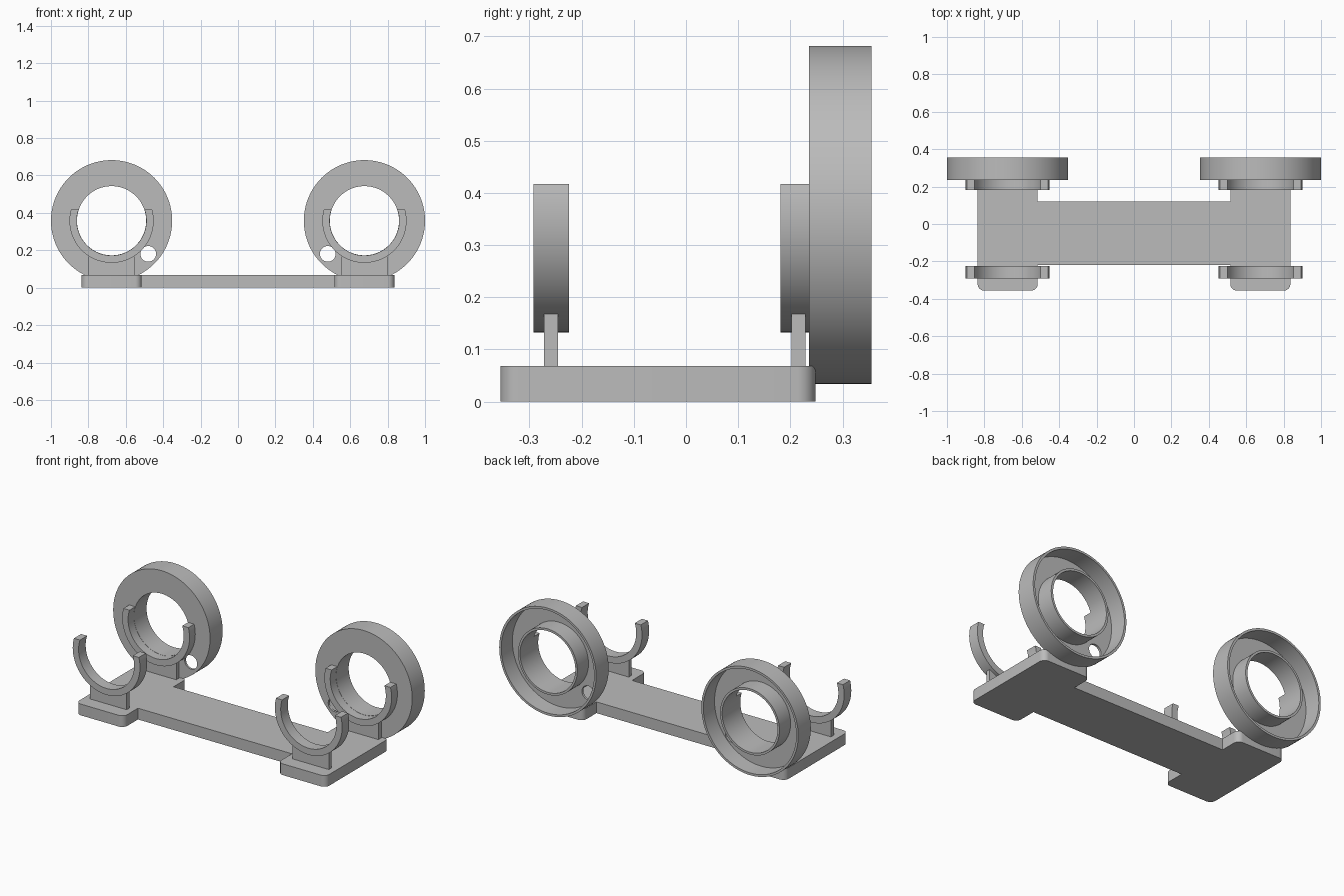
import bpy, bmesh
from math import sin, cos, asin, pi, radians
from mathutils import Vector

cube = bpy.data.objects.get("Cube")
if cube:
    bpy.data.objects.remove(cube, do_unlink=True)

grey = bpy.data.materials.new("plain grey")
grey.use_nodes = True
colour = (0.5, 0.5, 0.5, 1)
grey.diffuse_color = colour
grey.node_tree.nodes["Principled BSDF"].inputs["Base Color"].default_value = colour

CX, CZ = 0.676, 0.358      # ring axis
HOLE, WALL = 0.185, 0.0135
BASE_TOP = 0.068


def finish(name, bm):
    bmesh.ops.recalc_face_normals(bm, faces=bm.faces)
    mesh = bpy.data.meshes.new(name)
    bm.to_mesh(mesh)
    bm.free()
    mesh.materials.append(grey)
    obj = bpy.data.objects.new(name, mesh)
    bpy.context.collection.objects.link(obj)
    return obj


def smooth(obj):
    bpy.ops.object.select_all(action='DESELECT')
    obj.select_set(True)
    bpy.context.view_layer.objects.active = obj
    bpy.ops.object.shade_smooth_by_angle(angle=radians(30))


def prism(name, outline, direction):
    """Extrude a closed outline along a direction."""
    bm = bmesh.new()
    face = bm.faces.new([bm.verts.new(p) for p in outline])
    new = bmesh.ops.extrude_face_region(bm, geom=[face], use_keep_orig=True)["geom"]
    bmesh.ops.translate(bm, vec=Vector(direction),
                        verts=[v for v in new if isinstance(v, bmesh.types.BMVert)])
    return finish(name, bm)


def arc(cx, cy, r, start, end, steps):
    return [(cx + r * cos(start + (end - start) * i / steps),
             cy + r * sin(start + (end - start) * i / steps)) for i in range(steps + 1)]


def lathe(name, profile, x, z, steps=96):
    """Spin a closed (radius, y) profile about a y-axis."""
    bm = bmesh.new()
    rings = [[bm.verts.new((x + r * cos(2 * pi * i / steps), y, z + r * sin(2 * pi * i / steps)))
              for r, y in profile] for i in range(steps)]
    n = len(profile)
    for i in range(steps):
        a, b = rings[i], rings[(i + 1) % steps]
        for j in range(n):
            k = (j + 1) % n
            bm.faces.new((a[j], a[k], b[k], b[j]))
    return finish(name, bm)


# Base: two rounded pads joined by a bar, as one outline
r, inner, outer, front, back = 0.035, 0.515, 0.836, -0.356, 0.248
half = [(inner, -0.22)]
half += arc(inner + r, front + r, r, pi, 1.5 * pi, 8)
half += arc(outer - r, front + r, r, -pi / 2, 0, 8)
half += arc(outer - r, back - r, r, 0, pi / 2, 8)
half += arc(inner + r, back - r, r, pi / 2, pi, 8)
half += [(inner, 0.12)]
outline = half + [(-x, y) for x, y in reversed(half)]
smooth(prism("base", [(x, y, 0) for x, y in outline], (0, 0, BASE_TOP)))

for side, s in (("left", 1), ("right", -1)):
    x = s * CX

    # Ring cup: front plate, outer rim and inner tube, open at the back
    y0, y1, ro = 0.236, 0.356, 0.324
    floor = y0 + WALL
    cup = lathe(side + "_ring_cup", [
        (HOLE, y0), (ro, y0), (ro, y1), (ro - WALL, y1), (ro - WALL, floor),
        (HOLE + WALL, floor), (HOLE + WALL, y1), (HOLE, y1)], x, CZ)

    # Small round hole through the front plate
    hx, hz = x - s * 0.196, CZ - 0.177
    cutter = prism("hole_cutter", [(px, y0 - 0.02, pz) for px, pz in
                                   arc(hx, hz, 0.042, 0, 2 * pi, 32)[:-1]], (0, 0.05, 0))
    mod = cup.modifiers.new("hole", 'BOOLEAN')
    mod.operation = 'DIFFERENCE'
    mod.solver = 'EXACT'
    mod.object = cutter
    bpy.context.view_layer.objects.active = cup
    bpy.ops.object.modifier_apply(modifier=mod.name)
    bpy.data.objects.remove(cutter, do_unlink=True)
    smooth(cup)

    # Cradles: open half rings with level tips, each on a thin post
    for place, ya, yb, post in (("front", -0.292, -0.224, -0.272),
                                ("back", 0.181, 0.24, 0.202)):
        R, tip = 0.225, 0.059
        a, b = asin(tip / R), asin(tip / (HOLE + 0.001))
        shape = arc(x, CZ, R, pi - a, 2 * pi + a, 56)
        shape += arc(x, CZ, HOLE + 0.001, 2 * pi + b, pi - b, 56)
        smooth(prism(f"{side}_{place}_cradle", [(px, ya, pz) for px, pz in shape],
                     (0, yb - ya, 0)))
        w, low, high = 0.122, BASE_TOP - 0.01, 0.168
        prism(f"{side}_{place}_post",
              [(x - w, post, low), (x + w, post, low), (x + w, post, high), (x - w, post, high)],
              (0, 2 * WALL, 0))
